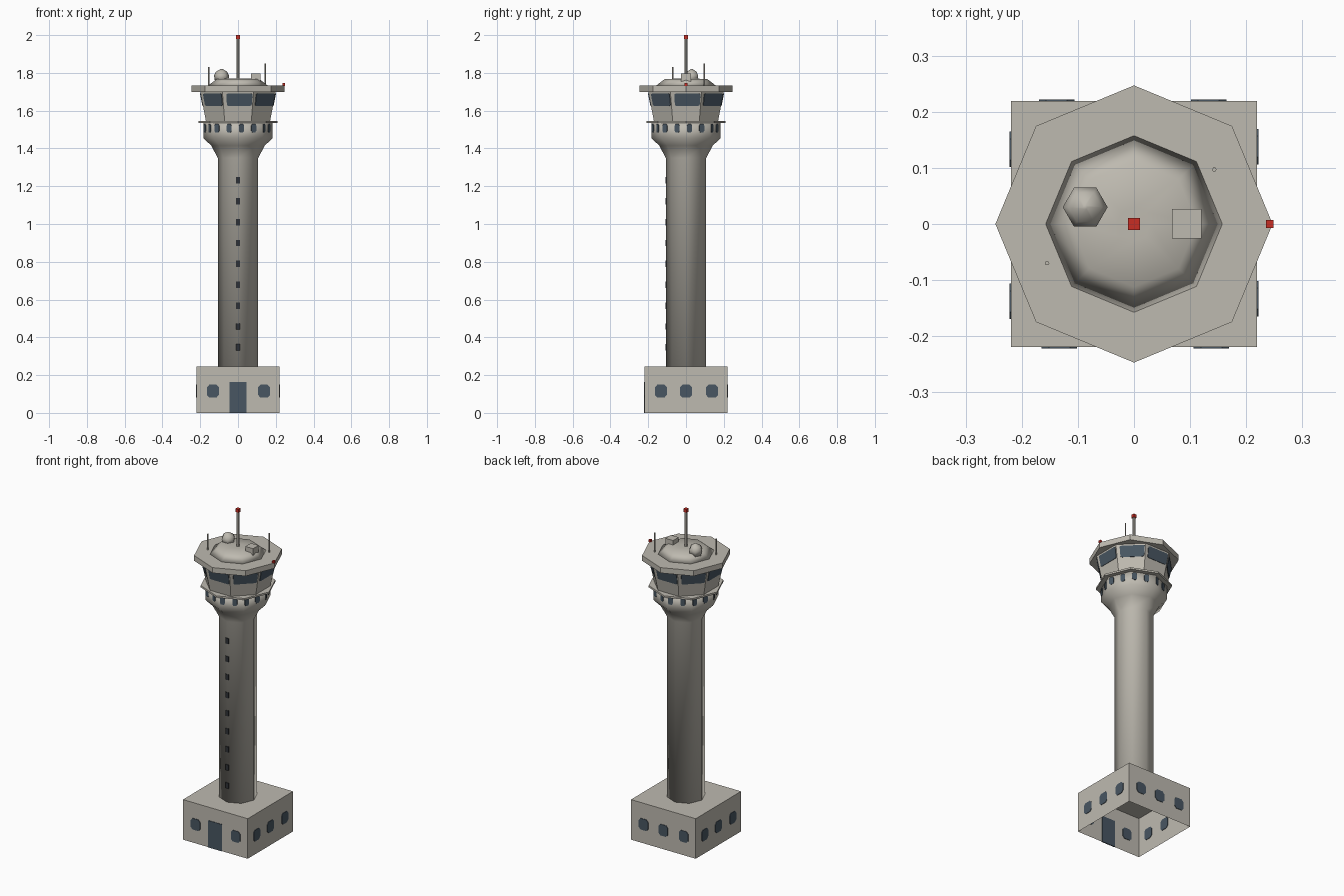
import bpy, bmesh, math
from mathutils import Vector

if "Cube" in bpy.data.objects:
    bpy.data.objects.remove(bpy.data.objects["Cube"])


def material(name, rgb):
    m = bpy.data.materials.new(name)
    m.diffuse_color = (*rgb, 1)
    m.use_nodes = True
    m.node_tree.nodes["Principled BSDF"].inputs["Base Color"].default_value = m.diffuse_color
    return m


CONCRETE = material("warm_grey_concrete", (0.515, 0.491, 0.434))
GLASS = material("blue_grey_glass", (0.065, 0.093, 0.122))
SLOT = material("dark_slot", (0.026, 0.030, 0.035))
RED = material("beacon_red", (0.58, 0.026, 0.017))


def finish(bm, name, mat, smooth=False):
    me = bpy.data.meshes.new(name)
    bmesh.ops.recalc_face_normals(bm, faces=bm.faces)
    bm.to_mesh(me)
    bm.free()
    me.materials.append(mat)
    for p in me.polygons:
        p.use_smooth = smooth
    ob = bpy.data.objects.new(name, me)
    bpy.context.collection.objects.link(ob)
    return ob


def ring(r, z, n=8, phase=0.0, x=0.0, y=0.0):
    return [Vector((x + r * math.cos(phase + i * math.tau / n),
                    y + r * math.sin(phase + i * math.tau / n), z)) for i in range(n)]


def lathe(name, profile, mat, n=8, phase=0.0, smooth=False, x=0.0, y=0.0):
    """Stack of rings from (radius, z) pairs, capped at both ends."""
    bm = bmesh.new()
    rows = [[bm.verts.new(p) for p in ring(r, z, n, phase, x, y)] for r, z in profile]
    for a, b in zip(rows, rows[1:]):
        for i in range(n):
            j = (i + 1) % n
            bm.faces.new((a[i], a[j], b[j], b[i]))
    bm.faces.new(rows[0][::-1])
    bm.faces.new(rows[-1])
    return finish(bm, name, mat, smooth)


def box(name, x0, x1, y0, y1, z0, z1, mat, open_bottom=False):
    bm = bmesh.new()
    bmesh.ops.create_cube(bm, size=1)
    for v in bm.verts:
        v.co = Vector((x0 if v.co.x < 0 else x1, y0 if v.co.y < 0 else y1,
                       z0 if v.co.z < 0 else z1))
    if open_bottom:
        low = [f for f in bm.faces if all(v.co.z < z0 + 1e-6 for v in f.verts)]
        bmesh.ops.delete(bm, geom=low, context='FACES_ONLY')
    return finish(bm, name, mat)


def add_plate(bm, a, b, c, d, u0, u1, v0, v1, cut=0.2, half=0.003):
    """Thin chamfered pane on the wall a-b (bottom) c-d (top), in wall fractions."""
    nrm = (b - a).cross(c - a).normalized()
    k = cut
    shape = [(k, 0), (1 - k, 0), (1, k), (1, 1 - k), (1 - k, 1), (k, 1), (0, 1 - k), (0, k)]
    if cut == 0:
        shape = [(0, 0), (1, 0), (1, 1), (0, 1)]
    pts = []
    for s, t in shape:
        u, v = u0 + s * (u1 - u0), v0 + t * (v1 - v0)
        pts.append(a.lerp(b, u).lerp(c.lerp(d, u), v))
    front = [bm.verts.new(p + nrm * half) for p in pts]
    back = [bm.verts.new(p - nrm * half) for p in pts]
    bm.faces.new(front)
    bm.faces.new(back[::-1])
    for i in range(len(pts)):
        j = (i + 1) % len(pts)
        bm.faces.new((front[j], front[i], back[i], back[j]))


# Base building: open underneath, with panes seen from both sides
H, BZ = 0.219, 0.245
box("base_building", -H, H, -H, H, 0, BZ, CONCRETE, open_bottom=True)
low = ring(H * math.sqrt(2), 0, 4, math.radians(-135))
top = ring(H * math.sqrt(2), BZ, 4, math.radians(-135))
bm = bmesh.new()
for side in range(4):
    j = (side + 1) % 4
    wall = (low[side], low[j], top[side], top[j])
    for x in (-0.133, 0.0, 0.138):
        if side == 0 and x == 0.0:
            add_plate(bm, *wall, 0.395, 0.605, 0.0, 0.67, cut=0)
        else:
            u = 0.5 + x / (2 * H)
            add_plate(bm, *wall, u - 0.072, u + 0.072, 0.33, 0.61)
finish(bm, "base_windows_and_door", GLASS)

# Shaft flaring into the lower gallery
lathe("shaft_and_gallery",
      [(0.107, 0.245), (0.107, 1.35), (0.142, 1.415), (0.183, 1.455), (0.183, 1.537)],
      CONCRETE, smooth=True)

# Slot windows up the front of the shaft
for i in range(9):
    z = 0.347 + i * 0.1105
    box(f"shaft_slot_{i + 1}", -0.010, 0.010, -0.1085, -0.100, z - 0.017, z + 0.017, SLOT)

# Gallery windows, two on each side
bm = bmesh.new()
low, top = ring(0.183, 1.455), ring(0.183, 1.535)
for i in range(8):
    j = (i + 1) % 8
    for u in (0.14, 0.64):
        add_plate(bm, low[i], low[j], top[i], top[j], u - 0.1, u + 0.1, 0.37, 0.93)
finish(bm, "gallery_windows", GLASS)

# Walkway ledge
lathe("walkway", [(0.21, 1.535), (0.21, 1.546)], CONCRETE)

# Control cab with outward leaning walls, flat side to the front
PH = math.pi / 8
R0, R1 = 0.17 / math.cos(PH), 0.2 / math.cos(PH)
lathe("control_cab", [(R0, 1.545), (R1, 1.702)], CONCRETE, phase=PH)
bm = bmesh.new()
low, top = ring(R0, 1.545, 8, PH), ring(R1, 1.70, 8, PH)
for i in range(8):
    j = (i + 1) % 8
    add_plate(bm, low[i], low[j], top[i], top[j], 0.12, 0.97, 0.52, 0.94, cut=0.06)
finish(bm, "cab_windows", GLASS)

# Roof slab with a low raised crown
lathe("roof_slab", [(0.247, 1.70), (0.247, 1.733)], CONCRETE)
lathe("roof_crown", [(0.16, 1.731), (0.112, 1.768), (0.03, 1.77)], CONCRETE, smooth=True)

# Roof equipment
lathe("main_mast", [(0.008, 1.765), (0.008, 1.985)], CONCRETE)
lathe("short_antenna", [(0.004, 1.73), (0.004, 1.83)], CONCRETE, n=6, x=-0.155, y=-0.07)
lathe("tall_antenna", [(0.004, 1.73), (0.004, 1.85)], CONCRETE, n=6, x=0.143, y=0.097)
box("equipment_box", 0.068, 0.12, -0.026, 0.027, 1.75, 1.796, CONCRETE)
lathe("radar_dome", [(0.035, 1.755), (0.04, 1.785), (0.03, 1.806), (0.004, 1.821)],
      CONCRETE, n=6, smooth=True, x=-0.087, y=0.03)

# Red beacons
box("mast_beacon", -0.0105, 0.0105, -0.0105, 0.0105, 1.98, 2.0, RED)
box("roof_edge_beacon", 0.235, 0.249, -0.007, 0.007, 1.731, 1.746, RED)
